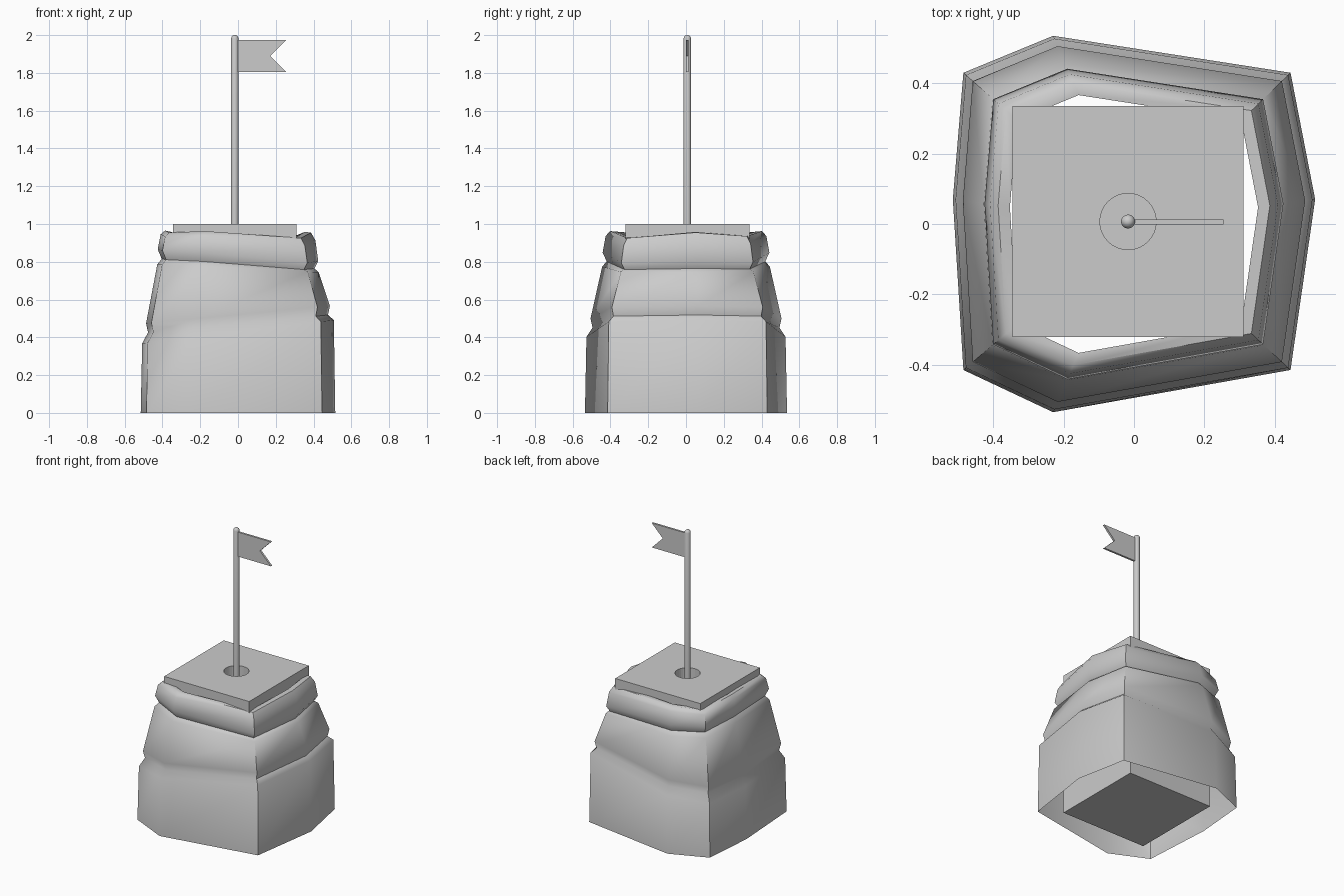
import bpy, bmesh, math

if "Cube" in bpy.data.objects:
    bpy.data.objects.remove(bpy.data.objects["Cube"])

CX, CY = -0.017, 0.007      # centre of block and pole


def loft(name, rings, cap_start=False, cap_end=False, angle=None):
    """Skin a stack of equal-length point rings."""
    bm = bmesh.new()
    loops = [[bm.verts.new(p) for p in ring] for ring in rings]
    n = len(loops[0])
    for a, b in zip(loops, loops[1:]):
        for i in range(n):
            j = (i + 1) % n
            bm.faces.new((a[i], a[j], b[j], b[i]))
    if cap_start:
        bm.faces.new(loops[0][::-1])
    if cap_end:
        bm.faces.new(loops[-1])
    me = bpy.data.meshes.new(name)
    bm.to_mesh(me)
    bm.free()
    ob = bpy.data.objects.new(name, me)
    bpy.context.collection.objects.link(ob)
    if angle:
        bpy.ops.object.select_all(action='DESELECT')
        ob.select_set(True)
        bpy.context.view_layer.objects.active = ob
        bpy.ops.object.shade_smooth_by_angle(angle=math.radians(angle))
    return ob


def circle(r, z, n=32):
    return [(CX + r * math.cos(2 * math.pi * i / n),
             CY + r * math.sin(2 * math.pi * i / n), z) for i in range(n)]


def square(h, z, n=32):
    pts = []
    for i in range(n):
        c, s = math.cos(2 * math.pi * i / n), math.sin(2 * math.pi * i / n)
        k = h / max(abs(c), abs(s))
        pts.append((CX + k * c, CY + k * s, z))
    return pts


# rock skirt: eight-sided outline scaled up a ledged profile
outline = [(0.515, 0.07), (0.445, 0.43), (-0.23, 0.535), (-0.485, 0.43),
           (-0.515, 0.07), (-0.485, -0.415), (-0.23, -0.535), (0.445, -0.415)]
corner_dip = [0, 0.02, 0, 0.01, 0, 0.01, 0, 0.03]
# scale, height, tilt along x, share of corner dip
profile = [(1.0, 0.0, 0, 0), (0.985, 0.43, 0.12, 0), (0.925, 0.472, 0.09, 0),
           (0.945, 0.52, 0.09, 0), (0.83, 0.765, -0.04, 0),
           (0.785, 0.79, -0.05, 0.3), (0.825, 0.835, -0.06, 0.5),
           (0.795, 0.93, -0.03, 1), (0.75, 0.96, -0.01, 1),
           (0.685, 0.958, 0, 1)]
loft("rock_skirt",
     [[(x * s, y * s, z + t * x - d * k) for (x, y), d in zip(outline, corner_dip)]
      for s, z, t, k in profile], angle=50)

# square block with the cup sunk into its top
loft("block", [square(0.328, 0), square(0.328, 1), circle(0.08, 1), circle(0.08, 0.9)],
     cap_start=True, cap_end=True)

# pole with rounded tip
loft("pole", [circle(r, z, 16) for r, z in
              ((0.02, 0.9), (0.02, 1.982), (0.017, 1.991), (0.01, 1.998), (0.003, 2.0))],
     cap_start=True, cap_end=True, angle=60)

# swallow-tailed flag
flag = [(-0.01, 1.805), (0.255, 1.805), (0.17, 1.89), (0.255, 1.975), (-0.01, 1.975)]
loft("flag", [[(x, y, z) for x, z in flag] for y in (-0.001, 0.013)],
     cap_start=True, cap_end=True)
bm = bmesh.new()
me = bpy.data.objects["flag"].data
bm.from_mesh(me)
bmesh.ops.recalc_face_normals(bm, faces=bm.faces)
bm.to_mesh(me)
bm.free()
